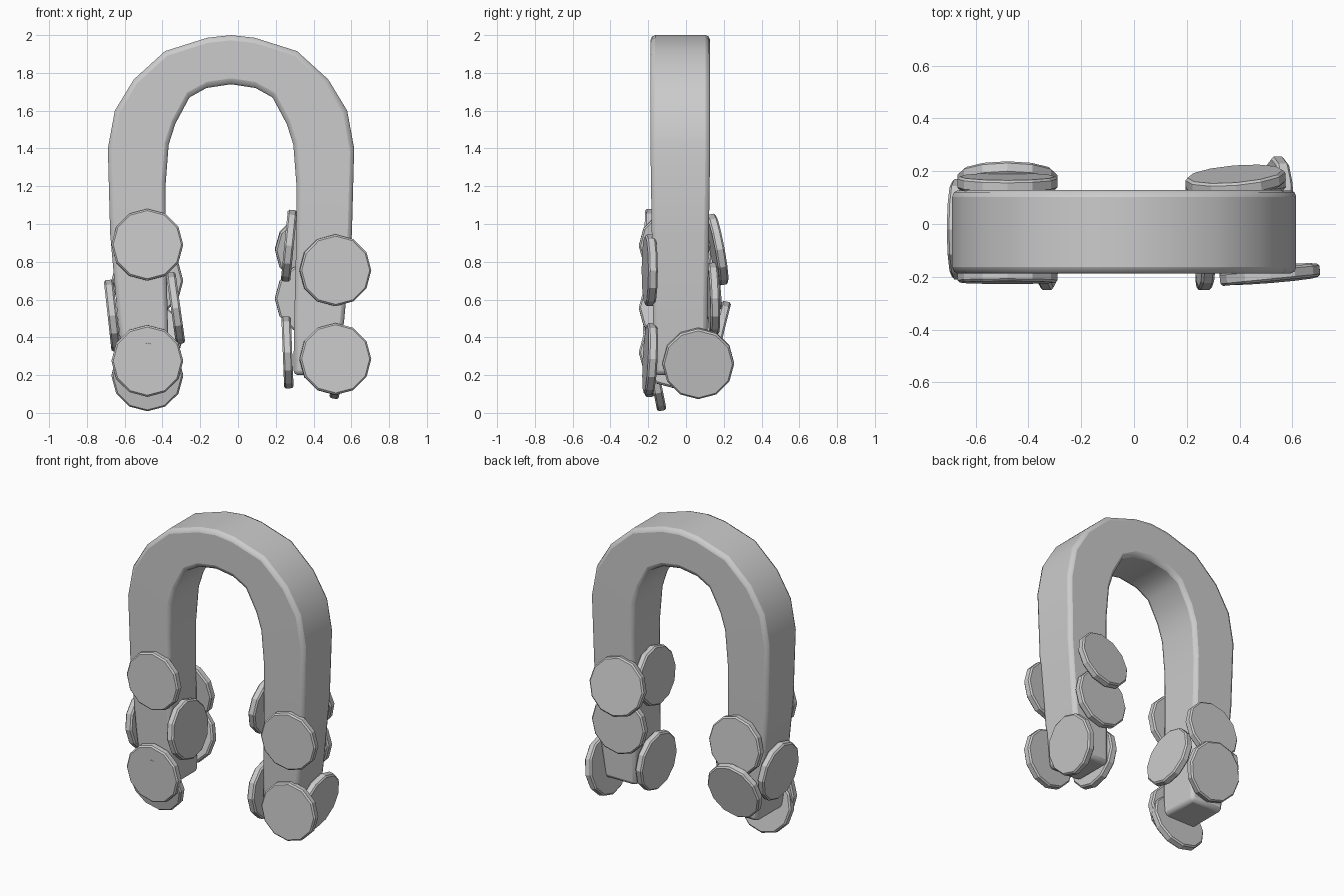
import bpy, bmesh, math
from mathutils import Vector

if "Cube" in bpy.data.objects:
    bpy.data.objects.remove(bpy.data.objects["Cube"])

CX, CY = -0.037, -0.03   # middle of the horseshoe

# Half profiles of the horseshoe, top to leg end: (offset from middle, height)
outer = [(0, 2.0), (.125, 1.986), (.35, 1.915), (.515, 1.765), (.615, 1.6),
         (.652, 1.4), (.64, .95), (.60, .5), (.565, .2)]
inner = [(0, 1.74), (.13, 1.72), (.22, 1.67), (.295, 1.53), (.33, 1.42),
         (.347, 1.2), (.345, .9), (.335, .5), (.33, .2)]


def full(half):
    return [(-x, z) for x, z in half[:0:-1]] + half


def half_depth(z):
    return 0.158 if z >= 1.4 else 0.14 + 0.018 * (z - 0.2) / 1.2


# Horseshoe magnet: four-sided section swept around the arch
bm = bmesh.new()
sections = []
for (ox, oz), (ix, iz) in zip(full(outer), full(inner)):
    ring = []
    for x, z, s in ((ox, oz, -1), (ox, oz, 1), (ix, iz, 1), (ix, iz, -1)):
        ring.append(bm.verts.new((CX + x, CY + s * half_depth(z), z)))
    sections.append(ring)
for a, b in zip(sections, sections[1:]):
    for i in range(4):
        j = (i + 1) % 4
        bm.faces.new((a[i], a[j], b[j], b[i]))
bm.faces.new(sections[0])
bm.faces.new(sections[-1][::-1])
bmesh.ops.recalc_face_normals(bm, faces=bm.faces[:])
mesh = bpy.data.meshes.new("horseshoe_magnet")
bm.to_mesh(mesh)
bm.free()
magnet = bpy.data.objects.new("horseshoe_magnet", mesh)
bpy.context.collection.objects.link(magnet)
bevel = magnet.modifiers.new("soft_edges", 'BEVEL')
bevel.width, bevel.segments = 0.025, 2
bevel.limit_method, bevel.angle_limit = 'ANGLE', math.radians(50)
bpy.context.view_layer.objects.active = magnet
magnet.select_set(True)
bpy.ops.object.shade_smooth_by_angle(angle=math.radians(50))


# Twelve-sided disc stuck to the magnet, facing along a given direction
def disc(name, loc, normal):
    bpy.ops.mesh.primitive_cylinder_add(vertices=12, radius=0.19, depth=0.05, location=loc)
    ob = bpy.context.object
    ob.name = name
    ob.rotation_euler = Vector(normal).to_track_quat('Z', 'Y').to_euler()
    b = ob.modifiers.new("rim", 'BEVEL')
    b.width, b.segments = 0.009, 1
    b.limit_method, b.angle_limit = 'ANGLE', math.radians(50)


# Discs on the left leg
disc("left_front_upper_disc", (-.48, -.197, .89), (0, -1, .03))
disc("left_front_lower_disc", (-.48, -.197, .275), (0, -1, -.03))
disc("left_front_end_disc", (-.48, -.165, .198), (0, -.98, -.2))
disc("left_outer_disc", (-.665, -.02, .515), (-1, 0, -.11))
disc("left_inner_disc", (-.33, -.06, .555), (1, 0, .14))
disc("left_back_upper_disc", (-.48, .155, .70), (0, 1, .08))
disc("left_back_lower_disc", (-.48, .17, .405), (0, .97, -.24))

# Discs on the right leg
disc("right_front_upper_disc", (.515, -.192, .755), (.1, -1, 0))
disc("right_front_lower_disc", (.515, -.19, .285), (.08, -1, .05))
disc("right_outer_disc", (.545, .065, .262), (.97, 0, -.2))
disc("right_inner_upper_disc", (.27, -.06, .885), (-1, 0, .1))
disc("right_inner_lower_disc", (.262, -.06, .32), (-1, 0, -.04))
disc("right_back_upper_disc", (.385, .165, .865), (-.08, .97, .18))
disc("right_back_lower_disc", (.385, .145, .605), (-.05, 1, .03))
